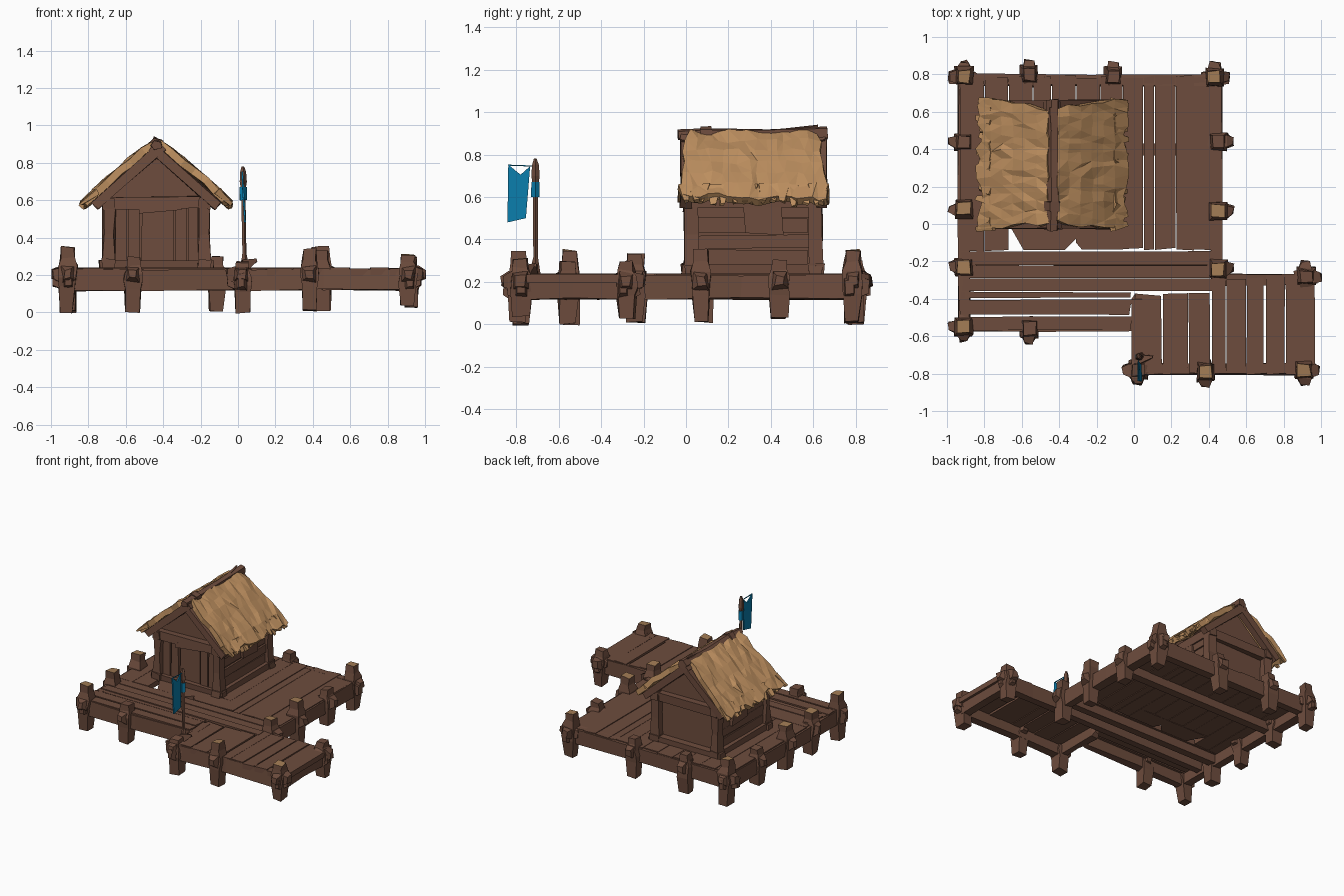
import bpy, bmesh, math, random
from mathutils import Vector

random.seed(4)
cube = bpy.data.objects.get("Cube")
if cube:
    bpy.data.objects.remove(cube, do_unlink=True)


def material(name, r, g, b):
    m = bpy.data.materials.new(name)
    m.use_nodes = True
    m.diffuse_color = (r, g, b, 1)
    m.node_tree.nodes["Principled BSDF"].inputs["Base Color"].default_value = (r, g, b, 1)
    return m


WOOD = material("brown wood", 0.155, 0.073, 0.047)
STRAW = material("straw", 0.51, 0.275, 0.115)
CUT = material("cut wood", 0.36, 0.2, 0.09)
BLUE = material("blue cloth", 0.003, 0.2, 0.4)


def jit(a):
    return random.uniform(-a, a)


def finish(name, bm, mats):
    bmesh.ops.recalc_face_normals(bm, faces=bm.faces)
    me = bpy.data.meshes.new(name)
    bm.to_mesh(me)
    bm.free()
    for m in mats:
        me.materials.append(m)
    ob = bpy.data.objects.new(name, me)
    bpy.context.collection.objects.link(ob)
    return ob


def beam(name, p, q, w, h, rings=((0, 1), (1, 1)), sides=4, rough=0.004, mats=(WOOD,), cap=False):
    """Rough timber from p to q; rings hold (position along it, scale)."""
    p, q = Vector(p), Vector(q)
    d = (q - p).normalized()
    up = Vector((0, 1, 0)) if abs(d.z) > 0.9 else Vector((0, 0, 1))
    side = d.cross(up).normalized()
    up = side.cross(d)
    r = 0.5 / math.cos(math.pi / sides)
    bm = bmesh.new()
    loops = []
    for t, s in rings:
        ring = []
        for i in range(sides):
            a = 2 * math.pi * (i + 0.5) / sides
            v = p.lerp(q, t) + side * (math.cos(a) * w * r * s) + up * (math.sin(a) * h * r * s)
            ring.append(bm.verts.new(v + Vector((jit(rough), jit(rough), jit(rough)))))
        loops.append(ring)
    for a, b in zip(loops, loops[1:]):
        for i in range(sides):
            j = (i + 1) % sides
            bm.faces.new((a[i], a[j], b[j], b[i]))
    bm.faces.new(loops[0])
    end = bm.faces.new(loops[-1])
    if cap:
        end.material_index = 1
    return finish(name, bm, mats)


def plate(name, pts, offset, mat=WOOD):
    """Flat polygon given thickness along offset."""
    bm = bmesh.new()
    a = [bm.verts.new(p) for p in pts]
    b = [bm.verts.new(Vector(p) + Vector(offset)) for p in pts]
    bm.faces.new(a)
    bm.faces.new(b)
    for i in range(len(a)):
        j = (i + 1) % len(a)
        bm.faces.new((a[i], a[j], b[j], b[i]))
    return finish(name, bm, [mat])


def planks(name, edges, lo, hi, along_y, gap=0.003, top=0.237):
    """Row of deck boards between successive edges."""
    for a, b in zip(edges, edges[1:]):
        l0, l1, h0, h1 = lo + jit(.008), lo + jit(.008), hi + jit(.01), hi + jit(.01)
        c = [(a + gap * random.random(), l0), (b - gap * random.random(), l1),
             (b - gap * random.random(), h1), (a + gap * random.random(), h0)]
        if not along_y:
            c = [(y, x) for x, y in c]
        z = top + jit(0.003)
        plate(name, [(x, y, z) for x, y in c], (0, 0, -0.04))


# Deck boards
planks("deck_board", [-.93, -.80, -.67], -.14, .79, True)
planks("deck_board", [-.67, -.54, -.44, -.31, -.18, -.06], 0, .79, True)
planks("deck_board", [-.06, .05, .11, .225, .32, .46], -.135, .79, True)
planks("cross_board", [-.22, -.145], -.92, .46, False)
planks("cross_board", [-.36, -.29, -.22], -.92, .43, False)
planks("cross_board", [-.57, -.49, -.40, -.36], -.93, -.02, False, .007)
plate("short_board", [(-.59, -.14, .235), (-.37, -.14, .235), (-.31, -.08, .235), (-.31, 0, .235), (-.67, 0, .235)], (0, 0, -.04))
plate("short_board", [(-.28, -.135, .235), (-.06, -.135, .235), (-.06, 0, .235), (-.31, 0, .235), (-.31, -.1, .235)], (0, 0, -.04))
planks("dock_board", [.0, .15, .29, .41], -.80, -.375, True, .006)
planks("dock_board", [.415, .49, .60, .695], -.80, -.29, True, .005)
planks("dock_board", [.705, .81, .97], -.80, -.28, True, .005)

# Rim beams and joists
ENDS = ((0, .6), (.06, 1), (.5, .95), (.94, 1), (1, .6))
for a, b in [((-.99, .77), (.51, .77)), ((-.91, -.62), (-.91, .87)), ((.44, -.33), (.44, .86)),
             ((-.99, -.545), (.03, -.545)), ((-.06, -.775), (.98, -.775)), ((.92, -.84), (.92, -.22)),
             ((.02, -.86), (.02, -.38)), ((.42, -.295), (.98, -.295))]:
    beam("rim_beam", (*a, .175), (*b, .175), .06, .115, ENDS, rough=.006)
beam("joist", (-.9, -.19, .17), (.44, -.19, .17), .06, .07)
beam("joist", (-.9, .40, .17), (.44, .40, .17), .06, .07)
beam("joist", (-.9, -.33, .17), (.44, -.33, .17), .05, .06)

# Posts with crossing stubs: x, y, bottom, top, stub direction
POSTS = [(-.91, .79, 0, .35, -1, 1), (-.56, .80, .01, .30, 0, 1), (-.11, .79, .01, .30, 0, 1),
         (.43, .785, .01, .35, 1, 1), (.45, .44, .03, .30, 1, 0), (.45, .07, .01, .35, 1, 0),
         (.45, -.24, .01, .33, 1, 0), (-.91, .44, .03, .30, -1, 0), (-.91, .08, .01, .35, -1, 0),
         (-.91, -.23, .01, .33, -1, 0), (-.91, -.55, 0, .35, -1, -1), (-.56, -.56, 0, .30, 0, -1),
         (.02, -.78, 0, .27, -1, -1), (.38, -.79, .01, .34, 0, -1), (.91, -.78, .04, .31, 1, -1),
         (.92, -.28, .03, .30, 1, 1)]
for x, y, z0, z1, sx, sy in POSTS:
    beam("post", (x + jit(.008), y + jit(.008), z0), (x, y, z1), .086, .086,
         ((0, .85), (.4, 1.02), (.55, 1.12), (.7, 1.1), (.84, .82), (1, .76)),
         rough=.007, mats=(WOOD, CUT), cap=z1 >= .31)
    for dx, dy in ((sx, 0), (0, sy)):
        if dx or dy:
            beam("post_stub", (x - dx * .065, y - dy * .065, .2), (x + dx * .08, y + dy * .08, .205), .075, .085,
                 ((0, .6), (.3, 1), (.75, .95), (1, .55)), rough=.008)

# Hut shell with gables
X0, X1, Y0, Y1, CX = -.69, -.18, .025, .61, -.435
plate("hut_shell", [(X0, Y0 + .02, .22), (X1, Y0 + .02, .22), (X1, Y0 + .02, .62),
                    (CX, Y0 + .02, .85), (X0, Y0 + .02, .62)], (0, Y1 - Y0 - .04, 0))
for x in (X0, X1):
    for y in (Y0, Y1):
        beam("corner_post", (x, y, .22), (x, y, .61), .065, .065, ((0, 1.1), (.5, .9), (1, 1)), rough=.008)
    beam("side_sill", (x, -.02, .255), (x, .65, .255), .07, .06, rough=.006)
    beam("side_plate", (x, -.02, .585), (x, .65, .585), .06, .06, rough=.006)
for y in (Y0, Y1):
    beam("end_sill", (-.74, y, .25), (-.13, y, .25), .06, .06, rough=.006)
    beam("tie_beam", (-.72, y - .005, .58), (-.15, y - .005, .585), .06, .06, rough=.008)

# Front boards and door
xs = [-.66, -.59, -.52, -.34, -.27, -.21]
for a, b in zip(xs, xs[1:]):
    z = .56 + jit(.01)
    dep = .03 if b - a < .1 else .02
    plate("door" if b - a > .1 else "front_board",
          [(a + .004, .05, .24), (b - .004, .05, .24), (b - .006, .05, z), (a + .006, .05, z)], (0, -dep, 0))
beam("door_lintel", (-.53, .015, .55), (-.31, .015, .57), .05, .045, rough=.008)

# Side boards and hatch on each long wall
for x, s in ((X1, 1), (X0, -1)):
    for z in (.28, .355, .43, .50):
        y0, y1 = .05 + jit(.01), .58 + jit(.01)
        plate("side_board", [(x, y0, z), (x, y1, z + jit(.012)), (x, y1, z + .068), (x, y0, z + .068 + jit(.01))],
              (s * random.uniform(.006, .018), 0, 0))
    plate("window_hatch", [(x, .28, .43), (x, .46, .42), (x, .45, .56), (x, .27, .555)], (s * .03, 0, 0))

# Rafters at the gable ends
for y in (.0, .635):
    for s in (-1, 1):
        beam("rafter", (CX - s * .03, y, .885), (CX + s * .33, y, .57), .05, .05, rough=.006)

# Thatch: a thick crumpled sheet with a ragged eave on each slope
SLOPE = [(.015, .893), (.075, .853), (.14, .805), (.20, .752), (.26, .70), (.32, .645), (.38, .585)]
COLS = 15
for s in (-1, 1):
    bm = bmesh.new()
    rows = []
    for k, (dx, z) in enumerate(SLOPE):
        t = k / (len(SLOPE) - 1)
        ya, yb = .005 - .035 * t, .615 + .06 * t
        last = t == 1
        row = []
        for i in range(COLS + 1):
            y = ya + (yb - ya) * i / COLS + jit(.015)
            slip = jit(.022) if last else jit(.006)
            row.append(bm.verts.new((CX + s * (dx + slip), y, z - slip * .8 + jit(.011))))
        rows.append(row)
    for a, b in zip(rows, rows[1:]):
        for i in range(COLS):
            bm.faces.new((a[i], a[i + 1], b[i + 1], b[i]))
    bmesh.ops.triangulate(bm, faces=bm.faces)
    mod = finish("thatch", bm, [STRAW]).modifiers.new("thickness", "SOLIDIFY")
    mod.thickness = .04
    mod.offset = 0
    # Loose tufts along the eave
    for i in range(15):
        y = -.01 + i * .047
        beam("thatch_tuft", (CX + s * .32, y, .648), (CX + s * (.395 + jit(.014)), y + jit(.02), .567 + jit(.014)),
             .055, .035, ((0, 1), (1, .4)), mats=(STRAW,), rough=.006)

# Ridge log with splinters
beam("ridge_log", (CX, -.035, .892), (CX, .665, .9), .055, .05, ((0, .9), (.2, 1.1), (.6, .9), (1, 1)), 5, .005)
beam("ridge_splinter", (CX + .01, .42, .905), (CX - .01, .62, .935), .03, .02, ((0, 1), (1, .4)))
beam("ridge_lashing", (CX, .07, .897), (CX, .12, .897), .075, .065, sides=5)

# Flag pole, cloth and band
beam("flag_pole", (.035, -.71, .2), (.025, -.71, .78), .023, .023,
     ((0, 2.2), (.13, 1.4), (.2, .8), (.78, .9), (.86, 1.5), (.95, 1.2), (1, .5)), 5, .001)
beam("pole_wedge", (.03, -.72, .25), (.10, -.71, .28), .05, .06, ((0, 1), (1, .3)))
plate("flag_cloth", [(.018, -.838, .752), (.02, -.78, .705), (.018, -.735, .745), (.032, -.755, .50),
                     (.033, -.842, .48)], (.009, 0, 0), BLUE)
beam("flag_cord", (.023, -.84, .75), (.026, -.70, .745), .005, .005, rough=0, mats=(BLUE,))
beam("cloth_band", (.027, -.71, .60), (.026, -.71, .67), .034, .034, sides=5, rough=.001, mats=(BLUE,))
